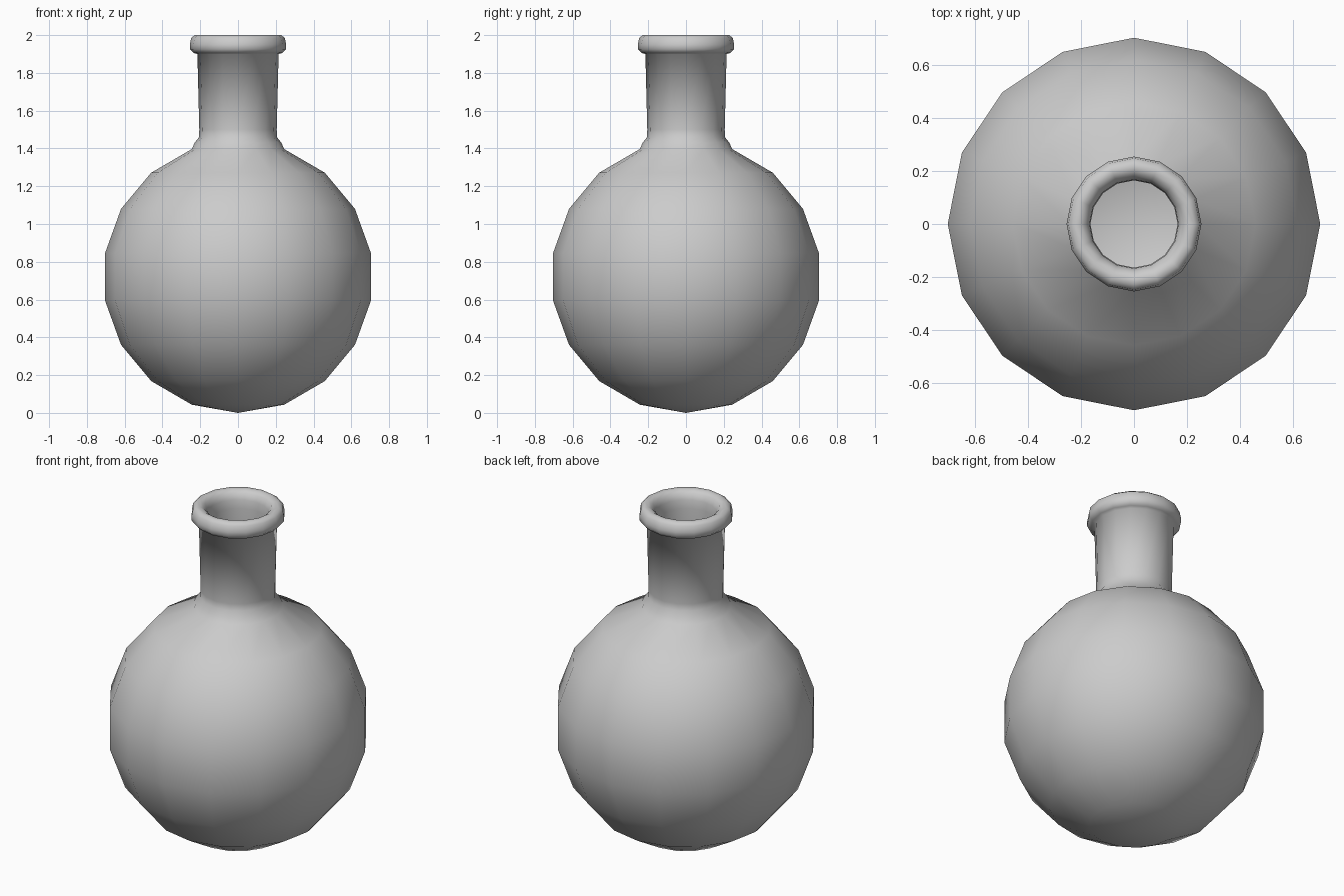
import bpy, bmesh
from math import sin, cos, radians, pi

if "Cube" in bpy.data.objects:
    bpy.data.objects.remove(bpy.data.objects["Cube"])

SIDES = 16
CENTRE_Z = 0.72


def bulb(radius, zr):
    """Profile of the round body, from bottom pole to shoulder, 20 degree steps."""
    return [(radius * sin(radians(a)), CENTRE_Z - zr * cos(radians(a)))
            for a in range(0, 161, 20)]


def lathe(name, profile):
    bm = bmesh.new()
    rings = []
    for r, z in profile:
        if r < 1e-4:
            rings.append([bm.verts.new((0, 0, z))] * SIDES)
        else:
            rings.append([bm.verts.new((r * cos(2 * pi * i / SIDES),
                                        r * sin(2 * pi * i / SIDES), z))
                          for i in range(SIDES)])
    for a, b in zip(rings, rings[1:]):
        for i in range(SIDES):
            j = (i + 1) % SIDES
            bm.faces.new(list(dict.fromkeys((a[i], a[j], b[j], b[i]))))
    bmesh.ops.recalc_face_normals(bm, faces=bm.faces[:])
    for f in bm.faces:
        f.smooth = True
    mesh = bpy.data.meshes.new(name)
    bm.to_mesh(mesh)
    bm.free()
    obj = bpy.data.objects.new(name, mesh)
    bpy.context.collection.objects.link(obj)
    return obj


# Outer body, neck and rolled lip
outside = bulb(0.715, 0.72) + [
    (0.23, 1.43), (0.206, 1.46), (0.205, 1.50), (0.215, 1.90),
    (0.235, 1.905), (0.255, 1.925), (0.255, 1.95), (0.248, 1.985), (0.228, 2.0)]

# Rim turning inward, inner neck and hollow interior
inside = [(0.205, 2.0), (0.182, 1.985), (0.168, 1.95), (0.165, 1.90),
          (0.165, 1.46), (0.185, 1.41)] + bulb(0.675, 0.68)[::-1]

lathe("round_flask", outside + inside)
